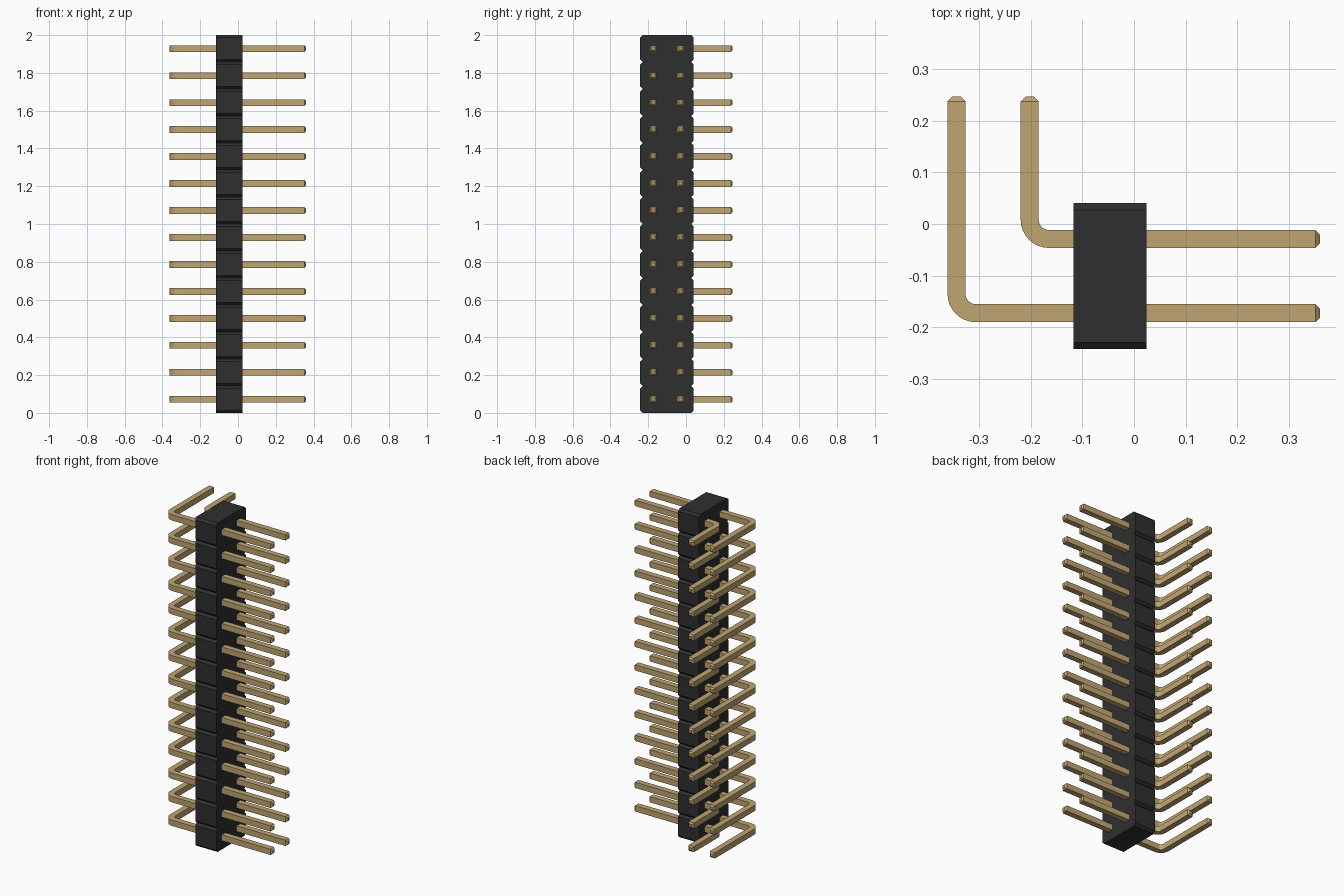
import bpy, bmesh, math
from mathutils import Vector

cube = bpy.data.objects.get("Cube")
if cube:
    bpy.data.objects.remove(cube, do_unlink=True)

ROWS = 14
PITCH = 2 / ROWS
HALF = 0.0175      # half the pin width
TIP = 0.0085       # half the pin width at its tapered ends
TAPER = 0.009      # length of the taper
BEND = 0.0375      # centreline bend radius


def material(name, colour):
    mat = bpy.data.materials.new(name)
    mat.use_nodes = True
    mat.diffuse_color = (*colour, 1)
    mat.node_tree.nodes["Principled BSDF"].inputs["Base Color"].default_value = (*colour, 1)
    return mat


def finish(bm, name, mat):
    bmesh.ops.recalc_face_normals(bm, faces=bm.faces)
    mesh = bpy.data.meshes.new(name)
    bm.to_mesh(mesh)
    bm.free()
    mesh.materials.append(mat)
    obj = bpy.data.objects.new(name, mesh)
    bpy.context.collection.objects.link(obj)
    return obj


black = material("black plastic", (0.028, 0.028, 0.028))
gold = material("gold metal", (0.53, 0.38, 0.17))


# Housing: side outline with a chamfered segment per row, extruded across x
def build_housing():
    y0, y1, x0, x1, c = -0.243, 0.041, -0.117, 0.024, 0.0135
    back = []
    front = []
    for i in range(ROWS):
        lo, hi = i * PITCH, (i + 1) * PITCH
        if i == 0:
            back.append((y1 - c, lo))
            front.append((y0 + c, lo))
        back += [(y1, lo + c), (y1, hi - c), (y1 - c, hi)]
        front += [(y0, lo + c), (y0, hi - c), (y0 + c, hi)]
    bm = bmesh.new()
    outline = back + front[::-1]
    face = bm.faces.new([bm.verts.new((x0, y, z)) for y, z in outline])
    ext = bmesh.ops.extrude_face_region(bm, geom=[face])
    moved = [v for v in ext["geom"] if isinstance(v, bmesh.types.BMVert)]
    bmesh.ops.translate(bm, verts=moved, vec=(x1 - x0, 0, 0))
    bmesh.ops.triangulate(bm, faces=[f for f in bm.faces if len(f.verts) > 4])
    return finish(bm, "housing", black)


# Pin: square section swept along a right-angled path with tapered ends
def build_pin(name, y, x_bend, x_end=0.361, y_end=0.247, steps=8):
    path = [(x_end, y, 0, TIP), (x_end - TAPER, y, 0, HALF)]
    cx, cy = x_bend + BEND, y + BEND
    for i in range(steps + 1):
        a = math.pi / 2 * i / steps
        path.append((cx - BEND * math.sin(a), cy - BEND * math.cos(a), a, HALF))
    path += [(x_bend, y_end - TAPER, math.pi / 2, HALF),
             (x_bend, y_end, math.pi / 2, TIP)]
    bm = bmesh.new()
    rings = []
    for px, py, a, r in path:
        side = Vector((math.sin(a), math.cos(a), 0)) * r
        up = Vector((0, 0, r))
        centre = Vector((px, py, 0))
        rings.append([bm.verts.new(centre + side * s + up * t)
                      for s, t in ((-1, -1), (1, -1), (1, 1), (-1, 1))])
    for a, b in zip(rings, rings[1:]):
        for k in range(4):
            n = (k + 1) % 4
            bm.faces.new((a[k], a[n], b[n], b[k]))
    bm.faces.new(rings[0])
    bm.faces.new(rings[-1])
    obj = finish(bm, name, gold)
    bpy.ops.object.select_all(action="DESELECT")
    obj.select_set(True)
    bpy.context.view_layer.objects.active = obj
    bpy.ops.object.shade_smooth_by_angle(angle=math.radians(25))
    return obj


build_housing()

# Two pin shapes repeated up the housing
for label, y, x_bend in (("front_pin", -0.173, -0.3445), ("back_pin", -0.029, -0.2025)):
    first = build_pin(label + "_1", y, x_bend)
    first.location.z = PITCH / 2
    for i in range(1, ROWS):
        pin = first.copy()
        pin.name = f"{label}_{i + 1}"
        pin.location.z = PITCH * (i + 0.5)
        bpy.context.collection.objects.link(pin)
